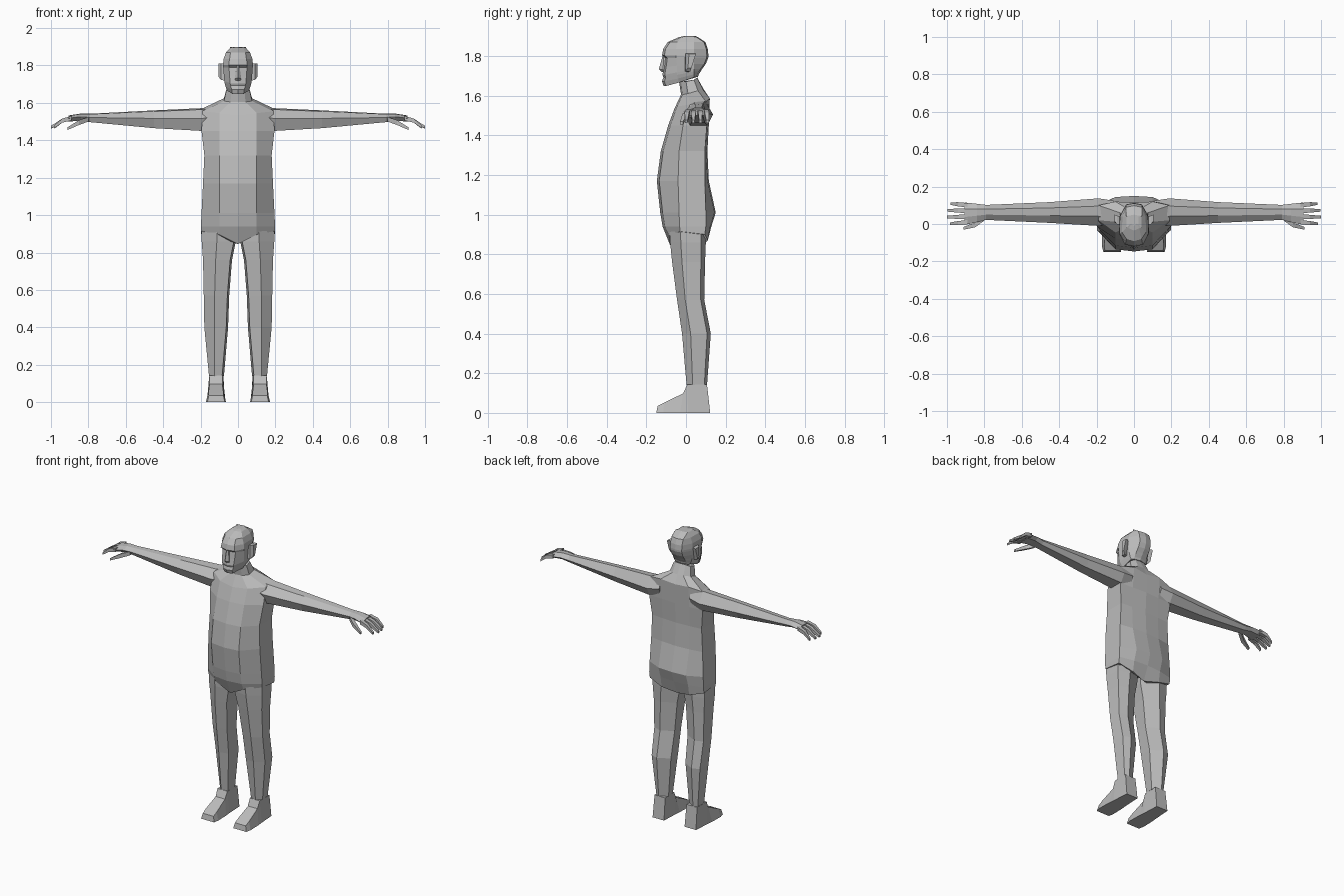
import bpy, bmesh
from mathutils import Vector

skin = bpy.data.materials.new("plain grey")
skin.diffuse_color = (0.5, 0.5, 0.5, 1)


def loft(name, rings, mirror=False):
    """Skin a list of equal-length closed rings and cap both ends."""
    bm = bmesh.new()
    vs = [[bm.verts.new(p) for p in r] for r in rings]
    n = len(vs[0])
    for a, b in zip(vs, vs[1:]):
        for i in range(n):
            j = (i + 1) % n
            bm.faces.new((a[i], a[j], b[j], b[i]))
    bm.faces.new(vs[0][::-1])
    bm.faces.new(vs[-1])
    bmesh.ops.recalc_face_normals(bm, faces=bm.faces)
    me = bpy.data.meshes.new(name)
    bm.to_mesh(me)
    bm.free()
    me.materials.append(skin)
    ob = bpy.data.objects.new(name, me)
    bpy.context.collection.objects.link(ob)
    if mirror:
        ob.modifiers.new("mirror", 'MIRROR')
    return ob


def sym(half):
    """Complete a half ring that starts and ends on x = 0."""
    return half + [(-x, y, z) for x, y, z in half[-2:0:-1]]


# Torso: crotch to chest from a table, then shoulders and neck
def torso_ring(z, w, yf, sf, sb, yb):
    return sym([(0, yf, z), (.1, yf + .012, z), (w, sf, z),
                (w, sb, z), (.1, yb - .006, z), (0, yb, z)])


torso = [sym([(0, -.08, .845), (.1, -.085, .895), (.197, -.03, .915),
              (.197, .095, .90), (.1, .11, .87), (0, .09, .85)])]
torso += [torso_ring(*r) for r in (
    (.94, .198, -.118, -.032, .10, .128),
    (1.01, .195, -.13, -.035, .10, .15),
    (1.17, .187, -.147, -.04, .095, .115),
    (1.32, .18, -.127, -.035, .095, .108),
    (1.45, .195, -.09, -.015, .105, .115))]
torso += [
    sym([(0, -.058, 1.535), (.1, -.045, 1.545), (.19, .02, 1.555),
         (.19, .10, 1.57), (.1, .12, 1.585), (0, .115, 1.575)]),
    sym([(0, -.025, 1.605), (.04, -.018, 1.605), (.075, .01, 1.61),
         (.075, .06, 1.625), (.04, .085, 1.63), (0, .09, 1.63)]),
    sym([(0, -.035, 1.67), (.035, -.025, 1.67), (.062, .0, 1.67),
         (.06, .04, 1.68), (.035, .055, 1.69), (0, .057, 1.69)])]
loft("torso", torso)


# Head: jaw, mouth, nose base, eye sockets, brow, crown
def head_ring(z, yf, xf, yc, w, yb, lift=0):
    return sym([(0, yf, z), (xf, yf + .012, z), (w, yc, z + lift * .4),
                (w * .97, .04, z + lift), (.042, yb - .008, z + lift), (0, yb, z + lift)])


loft("head", [head_ring(*r) for r in (
    (1.648, -.113, .03, -.035, .058, .06, .045),
    (1.672, -.121, .034, -.04, .066, .064, .035),
    (1.692, -.114, .04, -.045, .071, .074, .03),
    (1.705, -.119, .042, -.045, .073, .082, .03),
    (1.745, -.112, .045, -.045, .076, .10, .015),
    (1.79, -.106, .048, -.05, .079, .112),
    (1.803, -.121, .05, -.05, .08, .113),
    (1.835, -.115, .045, -.05, .077, .11),
    (1.87, -.092, .04, -.045, .064, .098),
    (1.895, -.035, .028, -.02, .04, .06),
    (1.9, -.01, .015, -.005, .025, .05))])

# Nose: tapered wedge
loft("nose", [
    sym([(0, -.118, 1.8), (.008, -.112, 1.8), (.008, -.095, 1.8), (0, -.095, 1.8)]),
    sym([(0, -.137, 1.733), (.017, -.116, 1.73), (.017, -.095, 1.73), (0, -.095, 1.73)]),
    sym([(0, -.12, 1.718), (.014, -.112, 1.72), (.014, -.095, 1.72), (0, -.095, 1.72)])])

# Ears: thin flared slabs
loft("ear", [[(x, y0, z0), (x, y1, z0), (x, y2, z1), (x, y3, z1)]
             for x, y0, y1, y2, y3, z0, z1 in (
                 (.068, -.005, .015, .035, -.005, 1.72, 1.805),
                 (.09, -.003, .022, .045, -.002, 1.722, 1.812),
                 (.104, .01, .028, .05, .015, 1.74, 1.81))], True)


# Arm: six-sided, shoulder to knuckles
def arm_ring(x, y0, y1, z0, z1):
    d, h = y1 - y0, z1 - z0
    return [(x, y0 + .2 * d, z0), (x, y0, z0 + .55 * h), (x, y0 + .35 * d, z1 - .06 * h),
            (x, y0 + .72 * d, z1), (x, y1, z0 + .45 * h), (x, y0 + .8 * d, z0)]


loft("arm", [arm_ring(*r) for r in (
    (.11, -.005, .125, 1.46, 1.585),
    (.19, -.01, .137, 1.45, 1.572),
    (.45, .006, .117, 1.465, 1.56),
    (.79, .022, .102, 1.497, 1.542))], True)
loft("palm", [arm_ring(*r) for r in (
    (.79, .022, .102, 1.497, 1.542),
    (.84, .01, .108, 1.505, 1.543),
    (.905, -.005, .115, 1.5, 1.533))], True)


# Fingers and thumb: bent, tapering four-sided tubes
def digit(name, path, sizes):
    loft(name, [[(x, y - s, z - s), (x, y + s, z - s), (x, y + s, z + s), (x, y - s, z + s)]
                for (x, y, z), s in zip(path, sizes)], True)


for i, tip in enumerate((.985, 1.0, .997, .98)):
    y = .01 + .03 * i
    spread = (i - 1.5) * .006
    digit("finger_%d" % (i + 1),
          [(.89, y, 1.518), (.94, y + spread * .6, 1.505), (tip, y + spread, 1.47)],
          (.012, .011, .007))
digit("thumb", [(.80, .03, 1.512), (.85, -.005, 1.495), (.912, -.023, 1.462)],
      (.012, .013, .007))


# Leg: six-sided, hip to ankle
def leg_ring(z, xi, xo, yf, yb):
    xm, d = (xi + xo) / 2 + .01, yb - yf
    return [(xi + .01, yf + .012, z), (xm, yf, z), (xo, yf + .3 * d, z),
            (xo - .004, yf + .87 * d, z), (xm, yb, z), (xi, yb - .3 * d, z)]


loft("leg", [leg_ring(*r) for r in (
    (.915, .012, .194, -.083, .10),
    (.86, .012, .194, -.08, .10),
    (.76, .032, .187, -.07, .096),
    (.57, .047, .183, -.045, .092),
    (.40, .053, .18, -.02, .125),
    (.14, .075, .155, .003, .106))], True)

# Foot: wedge from heel to toe
loft("foot", [[(x0, yb, 0), (x1, yb, 0), (x1 - ins, yt, zt), (x0 + ins, yt, zt)]
              for yb, yt, zt, x0, x1, ins in (
                  (.122, .106, .142, .075, .158, .003),
                  (.01, .006, .142, .07, .166, .012),
                  (-.03, -.015, .098, .066, .17, .018),
                  (-.115, -.11, .052, .064, .172, .014),
                  (-.15, -.143, .035, .07, .164, .008))], True)
